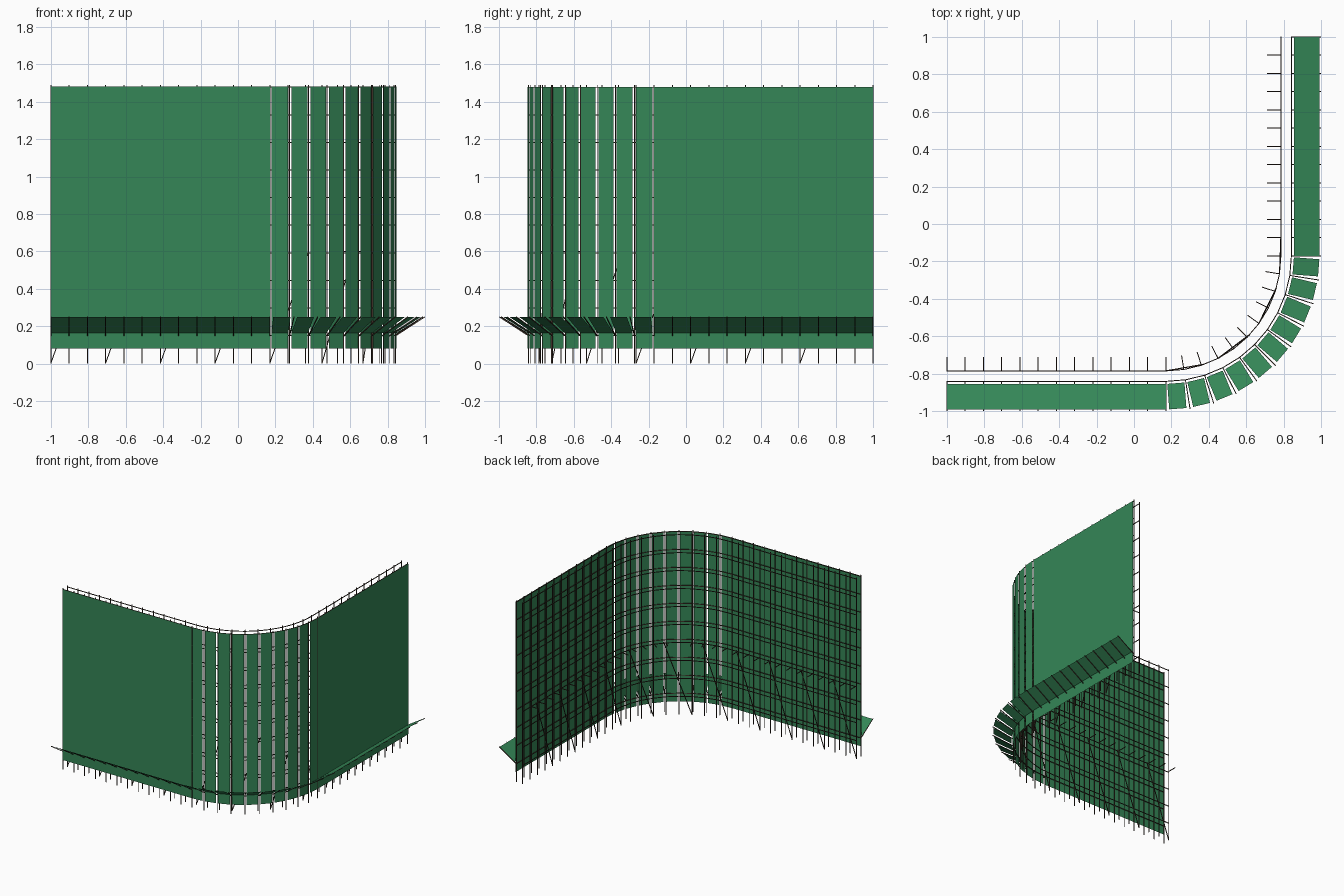
import bpy, bmesh, math
from mathutils import Vector

if "Cube" in bpy.data.objects:
    bpy.data.objects.remove(bpy.data.objects["Cube"])

N_STRAIGHT, N_ARC = 12, 10
N_ALL = 2 * N_STRAIGHT + N_ARC
C = 0.17                       # corner arc centre is (C, -C)
R_SHEET, R_OUTER, R_INNER = 0.677, 0.671, 0.615
ROWS = [0.15 + 0.1475 * i for i in range(10)]


def material(name, color):
    m = bpy.data.materials.new(name)
    m.diffuse_color = color
    m.use_nodes = True
    m.node_tree.nodes["Principled BSDF"].inputs["Base Color"].default_value = m.diffuse_color
    return m


GREEN = material("green_sheet", (0.035, 0.24, 0.095, 1))
STEEL = material("dark_steel", (0.045, 0.03, 0.02, 1))


def point(t, r, z):
    """Point at station t along the wall, offset r from the bend centre."""
    step = (1 + C) / N_STRAIGHT
    if t <= N_STRAIGHT:
        return Vector((-1 + t * step, -C - r, z))
    if t >= N_STRAIGHT + N_ARC:
        return Vector((C + r, -C + (t - N_STRAIGHT - N_ARC) * step, z))
    a = math.radians(90 / N_ARC) * (t - N_STRAIGHT)
    return Vector((C + r * math.sin(a), -C - r * math.cos(a), z))


def rod(bm, p, q, w=0.005):
    """Thin square bar from p to q."""
    d = (q - p).normalized()
    u = d.cross(Vector((0, 0, 1)) if abs(d.z) < 0.9 else Vector((1, 0, 0))).normalized() * w / 2
    v = d.cross(u)
    ends = [[bm.verts.new(c + k) for k in (u + v, v - u, -u - v, u - v)] for c in (p, q)]
    for i in range(4):
        j = (i + 1) % 4
        bm.faces.new((ends[0][i], ends[0][j], ends[1][j], ends[1][i]))
    bm.faces.new(ends[0][::-1])
    bm.faces.new(ends[1])


def finish(name, bm, mat):
    me = bpy.data.meshes.new(name)
    bm.to_mesh(me)
    bm.free()
    me.materials.append(mat)
    bpy.context.collection.objects.link(bpy.data.objects.new(name, me))


def sheet(name, r0, z0, r1, z1, pad):
    """Two straight panels joined by separate flat strips round the bend."""
    bm = bmesh.new()
    spans = [(0, N_STRAIGHT), (N_STRAIGHT + N_ARC, N_ALL)]
    spans += [(N_STRAIGHT + i, N_STRAIGHT + i + 1) for i in range(N_ARC)]
    for a, b in spans:
        lo, hi = [point(a, r0, z0), point(b, r0, z0)], [point(a, r1, z1), point(b, r1, z1)]
        if b - a == 1:
            # strips keep a constant width, so gaps open outwards
            mid, along = (lo[0] + lo[1]) / 2, (lo[1] - lo[0]).normalized() * pad
            out = (hi[0] + hi[1]) / 2
            lo, hi = [mid - along, mid + along], [out - along, out + along]
        bm.faces.new([bm.verts.new(c) for c in (lo[0], lo[1], hi[1], hi[0])])
    finish(name, bm, GREEN)


def wire_mesh(name, r, top):
    bm = bmesh.new()
    for t in range(N_ALL + 1):
        rod(bm, point(t, r, 0), point(t, r, top))
    for z in ROWS:
        stations = [0, *range(N_STRAIGHT, N_STRAIGHT + N_ARC + 1), N_ALL]
        for a, b in zip(stations, stations[1:]):
            rod(bm, point(a, r, z), point(b, r, z))
    finish(name, bm, STEEL)


# Facing sheet and its sloped lower flap
sheet("facing_sheet", R_SHEET, 0.08, R_SHEET, 1.48, 0.044)
sheet("lower_flap", 0.685, 0.165, 0.822, 0.25, 0.046)

# Two layers of reinforcing grid
wire_mesh("outer_grid", R_OUTER, 1.49)
wire_mesh("inner_grid", R_INNER, 1.49)

# Sloped wires carrying the flap
bm = bmesh.new()
for t in range(N_ALL + 1):
    rod(bm, point(t, R_OUTER, 0.148), point(t, 0.828, 0.25))
finish("flap_wires", bm, STEEL)

# Short inward pegs
bm = bmesh.new()
for t in range(N_ALL):
    rod(bm, point(t, R_INNER, 0.6), point(t, 0.54, 0.6))
finish("inner_pegs", bm, STEEL)

# Diagonal braces on the inner grid
bm = bmesh.new()
for t in range(0, N_ALL - 1, 3):
    rod(bm, point(t, R_INNER, 0.003), point(min(t + 2.2, N_ALL), R_INNER, 0.6))
finish("diagonal_braces", bm, STEEL)
